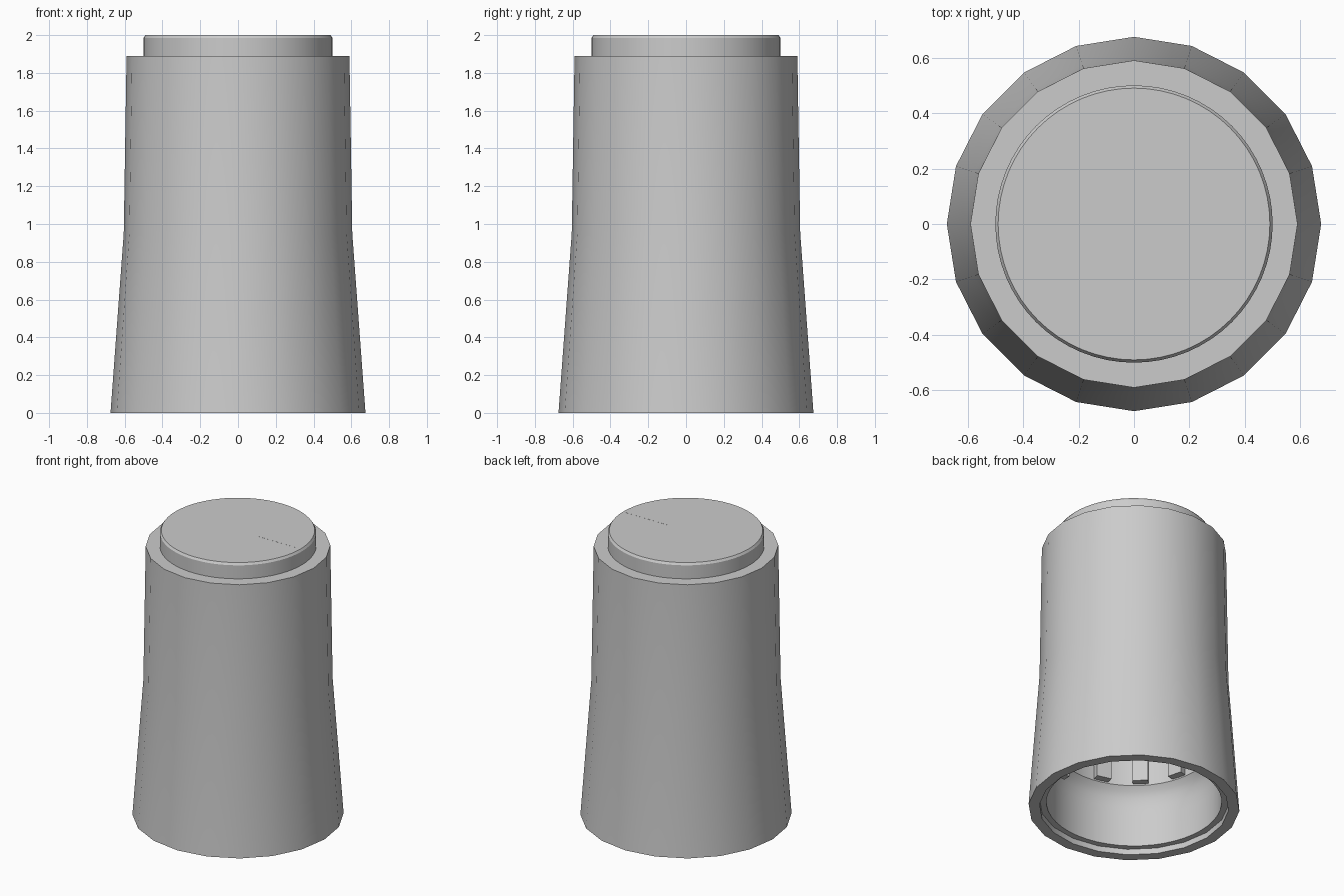
import bpy
import bmesh
from math import cos, sin, pi, radians
from mathutils import Matrix

cube = bpy.data.objects.get("Cube")
if cube:
    bpy.data.objects.remove(cube, do_unlink=True)

# Single material
GREY = (0.6, 0.6, 0.6, 1.0)
grey = bpy.data.materials.new("light grey")
grey.use_nodes = True
grey.diffuse_color = GREY
grey.node_tree.nodes["Principled BSDF"].inputs["Base Color"].default_value = GREY


def finish(name, bm, smooth=True):
    mesh = bpy.data.meshes.new(name)
    bm.to_mesh(mesh)
    bm.free()
    mesh.materials.append(grey)
    obj = bpy.data.objects.new(name, mesh)
    bpy.context.collection.objects.link(obj)
    if smooth:
        bpy.ops.object.select_all(action='DESELECT')
        obj.select_set(True)
        bpy.context.view_layer.objects.active = obj
        bpy.ops.object.shade_smooth_by_angle(angle=radians(30))
    return obj


def lathe(name, profile, sides):
    """Revolve (radius, height) points; a rising profile faces outward."""
    bm = bmesh.new()
    rings = []
    for r, z in profile:
        if r == 0:
            rings.append([bm.verts.new((0, 0, z))] * sides)
        else:
            rings.append([bm.verts.new((r * cos(2 * pi * i / sides),
                                        r * sin(2 * pi * i / sides), z))
                          for i in range(sides)])
    for low, high in zip(rings, rings[1:]):
        for i in range(sides):
            j = (i + 1) % sides
            corners = (low[i], low[j], high[j], high[i])
            bm.faces.new(list(dict.fromkeys(corners)))
    return finish(name, bm)


def add_box(bm, size, location, angle=0):
    matrix = (Matrix.Rotation(angle, 4, 'Z') @ Matrix.Translation(location)
              @ Matrix.Diagonal((*size, 1)))
    bmesh.ops.create_cube(bm, size=1, matrix=matrix)


# Flared outer skirt with its bottom rim and top shoulder
lathe("outer_shell", [(0.605, 0.05), (0.605, 0), (0.675, 0), (0.605, 0.95),
                      (0.59, 1.89), (0.45, 1.89)], 20)

# Raised round cap
lathe("top_cap", [(0.5, 1.87), (0.5, 1.985), (0.49, 2.0), (0, 2.0)], 64)

# Hollow inside, narrowing to the upper bore
lathe("inner_liner", [(0, 1.8), (0.5, 1.8), (0.5, 0.45), (0.525, 0.42),
                      (0.545, 0.38), (0.557, 0.32), (0.56, 0.25),
                      (0.56, 0.04), (0.62, 0.04)], 48)

# Gripping ribs around the bore
bm = bmesh.new()
RIBS = 12
for k in range(RIBS):
    add_box(bm, (0.06, 0.1, 1.33), (0.48, 0, 1.125), 2 * pi * (k + 0.5) / RIBS)
finish("bore_ribs", bm, smooth=False)

# Small locating key on the bottom ledge
bm = bmesh.new()
add_box(bm, (0.06, 0.05, 0.04), (0.59, 0, 0.03))
finish("locating_key", bm, smooth=False)

# Hairline pointer mark on the cap
bm = bmesh.new()
add_box(bm, (0.33, 0.008, 0.002), (0.3, 0, 1.9995))
finish("pointer_mark", bm, smooth=False)
